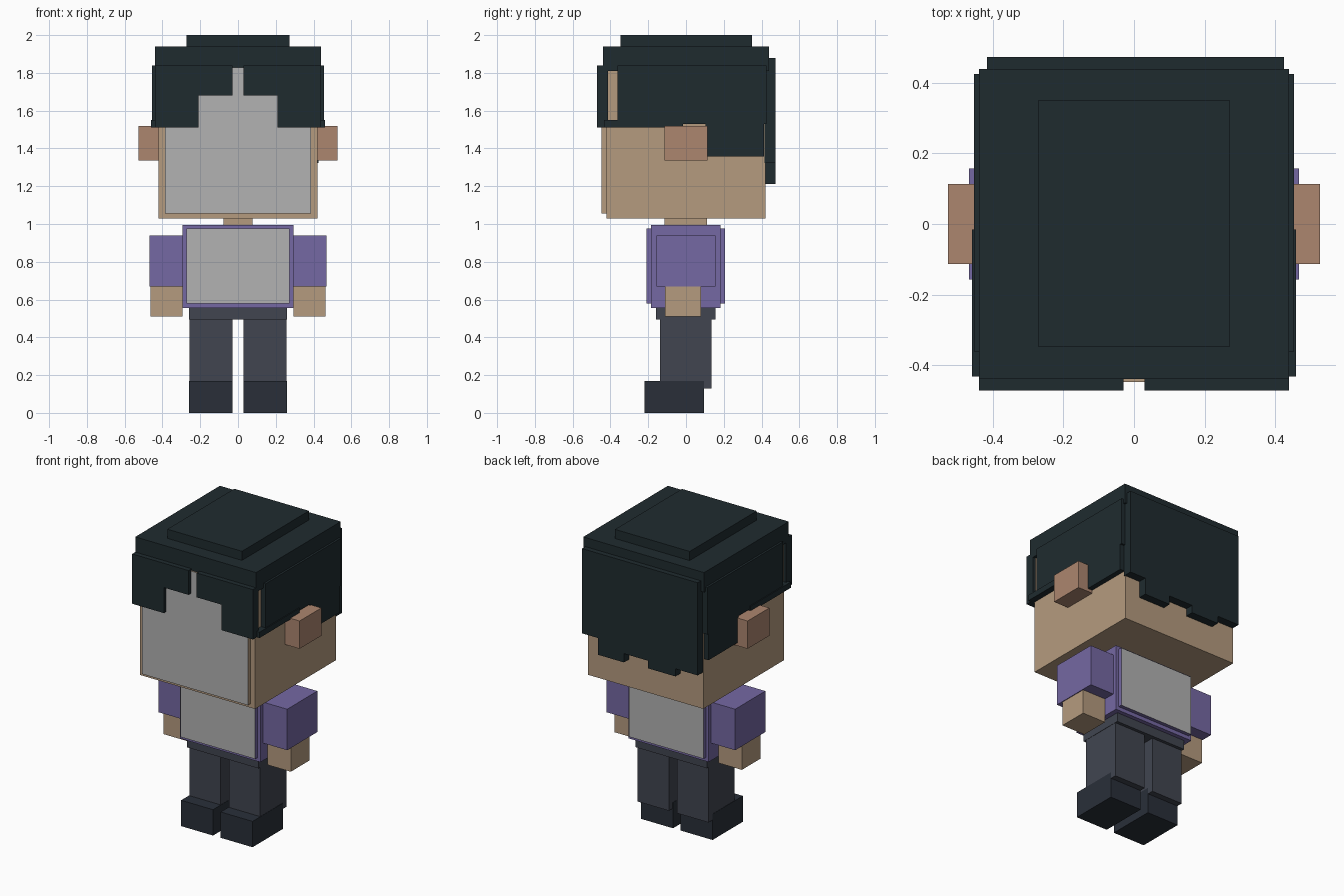
import bpy, bmesh

if "Cube" in bpy.data.objects:
    bpy.data.objects.remove(bpy.data.objects["Cube"])


def material(name, rgb):
    m = bpy.data.materials.new(name)
    lin = [(c / 255 / 12.92) if c < 11 else ((c / 255 + 0.055) / 1.055) ** 2.4 for c in rgb]
    m.diffuse_color = (*lin, 1)
    m.use_nodes = True
    m.node_tree.nodes["Principled BSDF"].inputs["Base Color"].default_value = m.diffuse_color
    return m


SKIN = material("skin", (181, 155, 127))
EAR = material("ear_skin", (172, 134, 111))
HAIR = material("hair", (31, 43, 47))
SHIRT = material("shirt", (117, 104, 163))
TROUSERS = material("trousers", (65, 69, 80))
SHOE = material("shoe", (41, 47, 57))
GREY = material("plain_grey", (178, 178, 178))


def finish(name, bm, mats):
    bmesh.ops.recalc_face_normals(bm, faces=bm.faces)
    me = bpy.data.meshes.new(name)
    bm.to_mesh(me)
    bm.free()
    for m in mats:
        me.materials.append(m)
    ob = bpy.data.objects.new(name, me)
    bpy.context.collection.objects.link(ob)
    return ob


def box(name, x, y, z, mat, grey_side=0):
    """Box from (min, max) ranges; grey_side=-1/1 leaves the front/back face plain grey."""
    bm = bmesh.new()
    bmesh.ops.create_cube(bm, size=1)
    for v in bm.verts:
        v.co = [r[0] + (c + 0.5) * (r[1] - r[0]) for c, r in zip(v.co, (x, y, z))]
    bm.normal_update()
    for f in bm.faces:
        if grey_side and f.normal.y * grey_side > 0.9:
            f.material_index = 1
    return finish(name, bm, [mat, GREY] if grey_side else [mat])


def pair(name, x, y, z, mat):
    box("right_" + name, x, y, z, mat)
    box("left_" + name, (-x[1], -x[0]), y, z, mat)


def slab(name, outline, at, start, end, mat):
    """Extrude a 2D outline along y (outline in x, z) or along x (outline in y, z)."""
    bm = bmesh.new()
    put = (lambda a, b, d: (a, d, b)) if at == "y" else (lambda a, b, d: (d, a, b))
    face = bm.faces.new([bm.verts.new(put(a, b, start)) for a, b in outline])
    new = bmesh.ops.extrude_face_region(bm, geom=[face])["geom"]
    for v in new:
        if isinstance(v, bmesh.types.BMVert):
            v.co[1 if at == "y" else 0] = end
    return finish(name, bm, [mat])


# Legs, shoes and waist
pair("shoe", (0.028, 0.26), (-0.22, 0.095), (0, 0.17), SHOE)
pair("leg", (0.03, 0.258), (-0.138, 0.135), (0.13, 0.51), TROUSERS)
box("waist", (-0.26, 0.26), (-0.158, 0.155), (0.495, 0.57), TROUSERS)

# Torso with raised shirt panels
box("torso", (-0.293, 0.293), (-0.185, 0.182), (0.555, 0.995), SHIRT)
box("shirt_front_panel", (-0.272, 0.272), (-0.21, -0.18), (0.58, 0.975), SHIRT, -1)
box("shirt_back_panel", (-0.272, 0.272), (0.18, 0.206), (0.58, 0.975), SHIRT, 1)

# Arms
pair("sleeve", (0.285, 0.468), (-0.157, 0.157), (0.67, 0.94), SHIRT)
pair("hand", (0.293, 0.463), (-0.112, 0.08), (0.51, 0.68), SKIN)

# Neck and head
box("neck", (-0.078, 0.078), (-0.115, 0.112), (0.98, 1.05), SKIN)
box("head", (-0.42, 0.42), (-0.422, 0.42), (1.03, 1.83), SKIN)
box("face_panel", (-0.386, 0.386), (-0.448, -0.415), (1.055, 1.828), SKIN, -1)
pair("ear", (0.41, 0.528), (-0.113, 0.113), (1.337, 1.52), EAR)

# Hair cap
box("hair_cap", (-0.44, 0.44), (-0.44, 0.44), (1.81, 1.94), HAIR)
box("hair_crown", (-0.272, 0.272), (-0.347, 0.35), (1.93, 2.0), HAIR)

# Stepped fringe, parted in the middle
for side, s in (("right", 1), ("left", -1)):
    fringe = [(0.03, 1.84), (0.03, 1.68), (0.21, 1.68), (0.21, 1.512), (0.44, 1.512), (0.44, 1.84)]
    slab(side + "_fringe", [(s * a, b) for a, b in fringe], "y", -0.472, -0.413, HAIR)

    # Side hair that steps down behind the ear
    flank = [(-0.362, 1.84), (-0.362, 1.53), (0.103, 1.53), (0.103, 1.357),
             (0.413, 1.357), (0.413, 1.53), (0.425, 1.53), (0.425, 1.84)]
    slab(side + "_side_hair", flank, "x", s * 0.41, s * 0.454, HAIR)
pair("sideburn_strip", (0.41, 0.46), (-0.433, -0.015), (1.512, 1.55), HAIR)

# Back hair with a ragged lower edge
back = [(-0.417, 1.88), (-0.417, 1.27), (-0.255, 1.27), (-0.255, 1.22), (-0.055, 1.22), (-0.055, 1.27),
        (0.12, 1.27), (0.12, 1.212), (0.31, 1.212), (0.31, 1.322), (0.425, 1.322), (0.425, 1.88)]
slab("back_hair", back, "y", 0.415, 0.474, HAIR)
